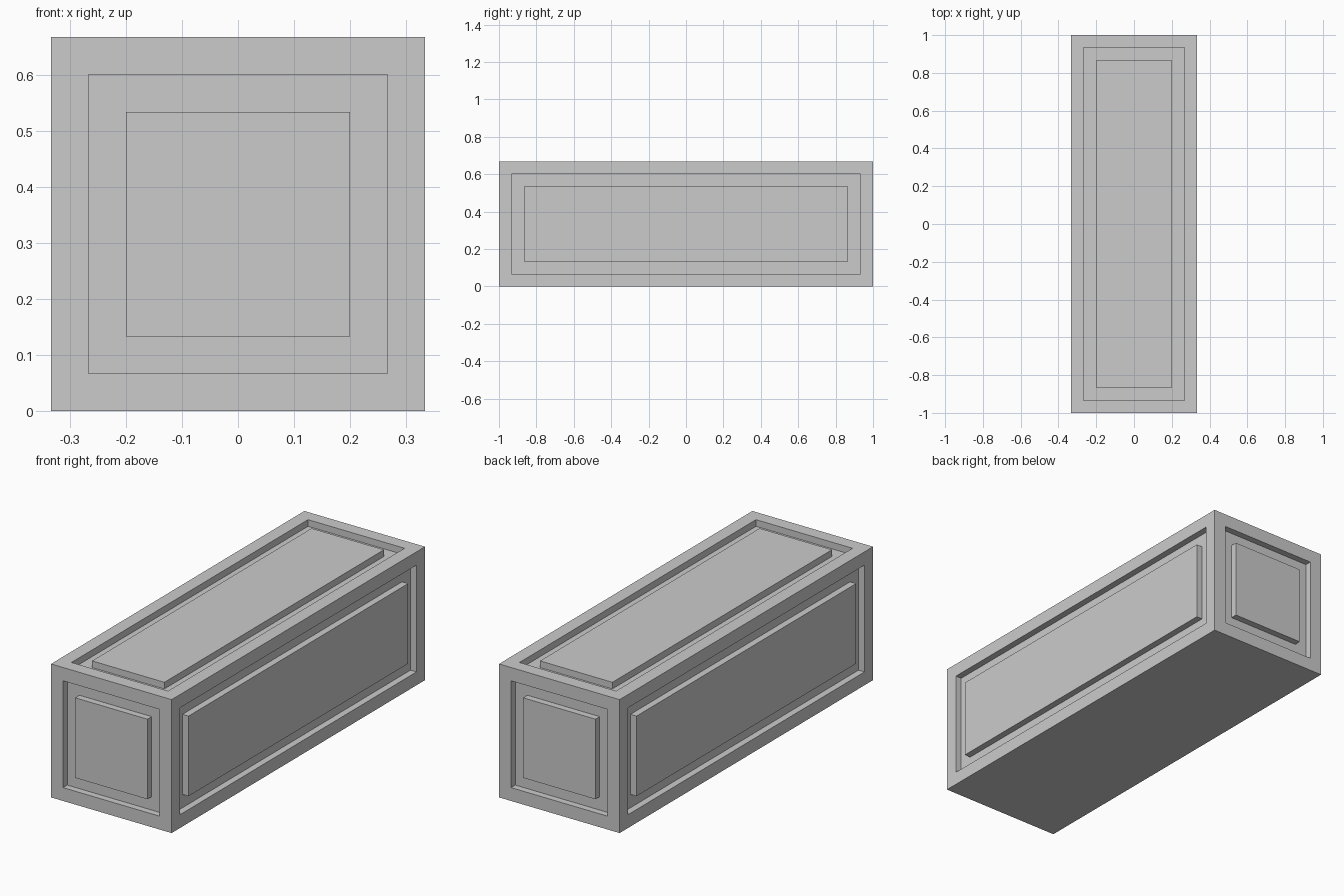
import bpy, bmesh
from mathutils import Matrix

if "Cube" in bpy.data.objects:
    bpy.data.objects.remove(bpy.data.objects["Cube"])

W, L, H = 2 / 3, 2.0, 2 / 3   # block size
M, D = 1 / 15, 1 / 30         # frame / groove width, groove depth

# Solid block standing on z = 0
bm = bmesh.new()
bmesh.ops.create_cube(bm, size=1, matrix=Matrix.Translation((0, 0, H / 2)) @ Matrix.Diagonal((W, L, H, 1)))
bm.normal_update()
panels = [f for f in bm.faces if f.normal.z > -0.5]

# Every face but the bottom: frame, groove wall down, groove floor, panel wall up
for thickness, depth in ((M, 0), (0, -D), (M, 0), (0, D)):
    bmesh.ops.inset_individual(bm, faces=panels, thickness=thickness, depth=depth, use_even_offset=True)
    bm.normal_update()

mesh = bpy.data.meshes.new("panelled_block")
bm.to_mesh(mesh)
bm.free()
bpy.context.collection.objects.link(bpy.data.objects.new("panelled_block", mesh))
